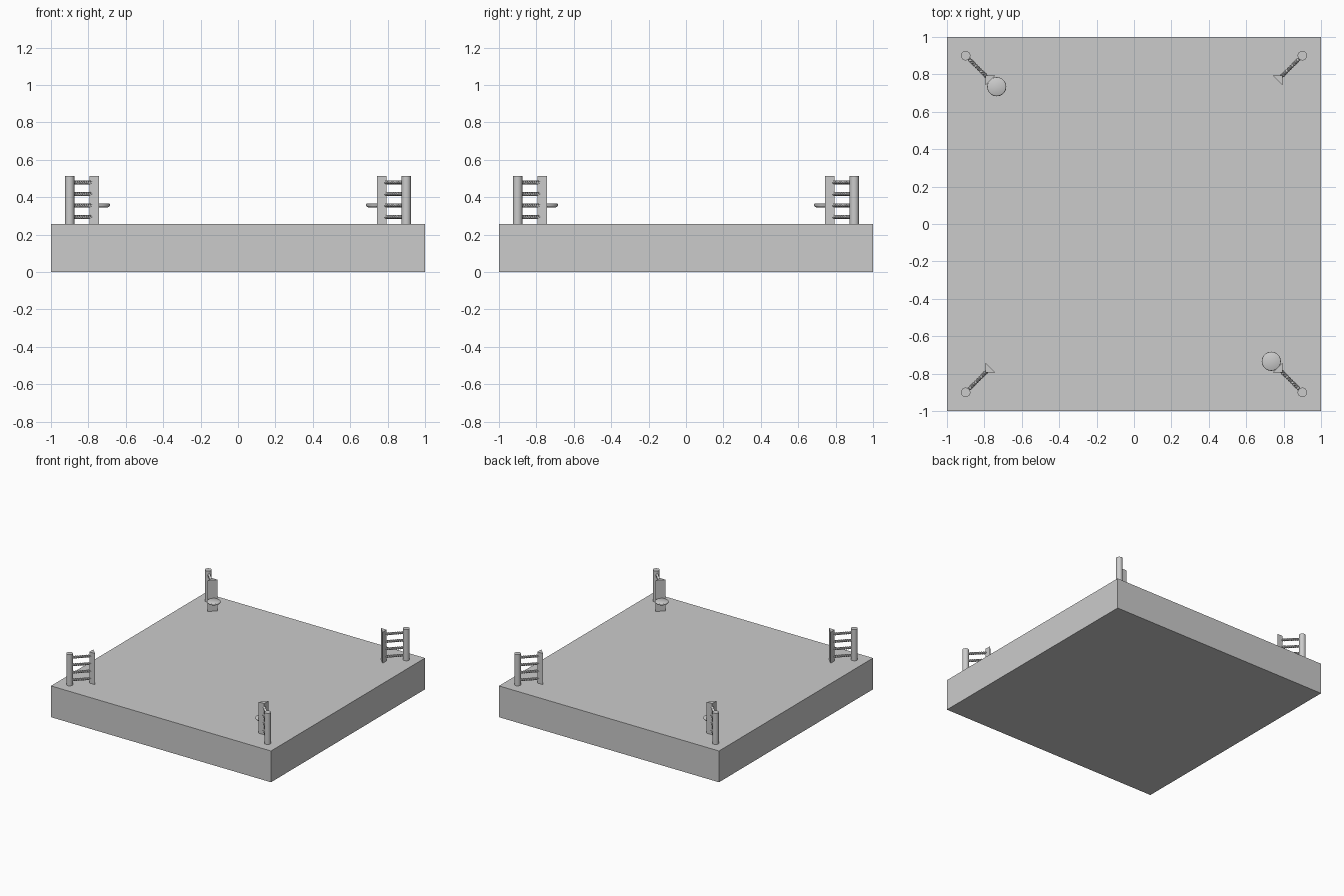
import bpy, bmesh, math
from mathutils import Vector, Matrix

if "Cube" in bpy.data.objects:
    bpy.data.objects.remove(bpy.data.objects["Cube"])

grey = bpy.data.materials.new("light_grey")
grey.diffuse_color = (0.6, 0.6, 0.6, 1)
grey.use_nodes = True
grey.node_tree.nodes["Principled BSDF"].inputs["Base Color"].default_value = grey.diffuse_color

DECK, TOP = 0.257, 0.513


def finish(name, bm, smooth=True):
    bmesh.ops.recalc_face_normals(bm, faces=bm.faces)
    me = bpy.data.meshes.new(name)
    bm.to_mesh(me)
    bm.free()
    me.materials.append(grey)
    ob = bpy.data.objects.new(name, me)
    bpy.context.collection.objects.link(ob)
    if smooth:
        bpy.ops.object.select_all(action='DESELECT')
        ob.select_set(True)
        bpy.context.view_layer.objects.active = ob
        bpy.ops.object.shade_smooth_by_angle(angle=math.radians(40))
    return ob


def loft(bm, rings):
    """Skin a list of closed point rings and cap both ends."""
    vs = [[bm.verts.new(p) for p in ring] for ring in rings]
    n = len(vs[0])
    for a, b in zip(vs, vs[1:]):
        for i in range(n):
            bm.faces.new((a[i], a[(i + 1) % n], b[(i + 1) % n], b[i]))
    bm.faces.new(vs[0])
    bm.faces.new(vs[-1])


def circle(x, y, z, r, n=32):
    return [(x + r * math.cos(2 * math.pi * i / n),
             y + r * math.sin(2 * math.pi * i / n), z) for i in range(n)]


def twisted_rope(name, start, end, r=0.0115, strands=3, turns=3.5, n=15, steps=40):
    start, end = Vector(start), Vector(end)
    axis = (end - start).normalized()
    side, up = axis.cross(Vector((0, 0, 1))), Vector((0, 0, 1))
    rings = []
    for k in range(steps + 1):
        t = k / steps
        ring = []
        for i in range(n):
            a = 2 * math.pi * i / n
            rad = r * (0.83 + 0.17 * math.cos(strands * a))
            w = a + turns * 2 * math.pi * t
            ring.append(start.lerp(end, t) + rad * (math.cos(w) * side + math.sin(w) * up))
        rings.append(ring)
    bm = bmesh.new()
    loft(bm, rings)
    finish(name, bm)


# Platform
bm = bmesh.new()
bmesh.ops.create_cube(bm, size=1, matrix=Matrix.Translation((0, 0, DECK / 2))
                      @ Matrix.Diagonal((2, 2, DECK, 1)))
finish("platform", bm, smooth=False)

corners = {"front_left": (-1, -1), "front_right": (1, -1),
           "back_left": (-1, 1), "back_right": (1, 1)}
for label, (sx, sy) in corners.items():
    # Corner post
    bm = bmesh.new()
    loft(bm, [circle(0.9 * sx, 0.9 * sy, z, 0.025) for z in (DECK, TOP)])
    finish("post_" + label, bm)

    # Triangular corner pad, long side facing the centre
    bm = bmesh.new()
    tri = [(0.742, 0.795), (0.795, 0.795), (0.795, 0.742)]
    loft(bm, [[(x * sx, y * sy, z) for x, y in tri] for z in (DECK, TOP)])
    finish("pad_" + label, bm, smooth=False)

    # Four twisted tie ropes between post and pad
    for k, z in enumerate((0.294, 0.356, 0.417, 0.479)):
        twisted_rope(f"tie_{label}_{k + 1}", (0.888 * sx, 0.888 * sy, z),
                     (0.785 * sx, 0.785 * sy, z))

    # Round seat on two opposite corners
    if sx != sy:
        bm = bmesh.new()
        profile = [(0.040, 0.346), (0.046, 0.349), (0.050, 0.354),
                   (0.051, 0.359), (0.049, 0.363), (0.046, 0.365)]
        loft(bm, [circle(0.734 * sx, 0.734 * sy, z, r, 40) for r, z in profile])
        finish("seat_" + label, bm)
